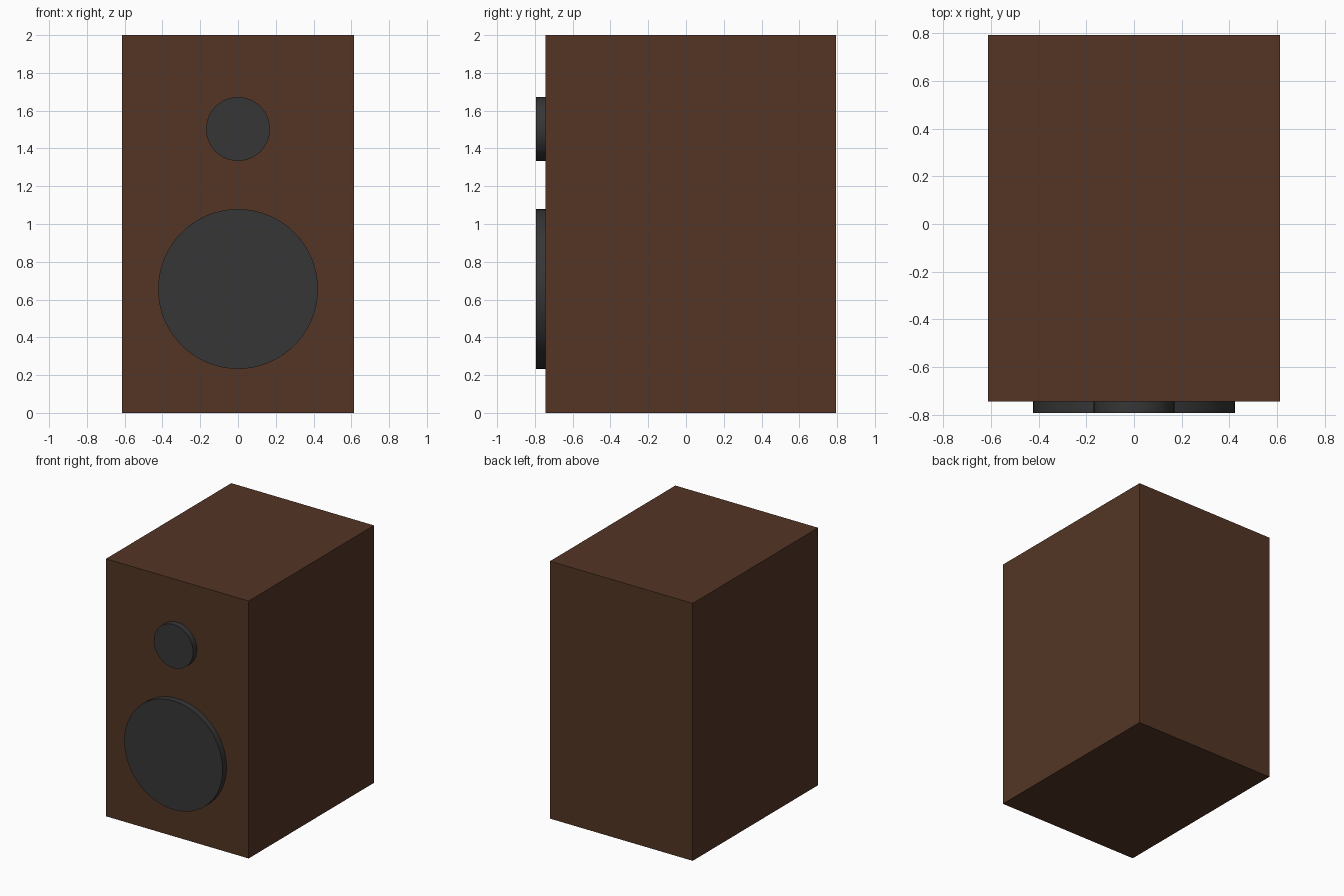
import bpy
import math

default = bpy.data.objects.get("Cube")
if default:
    bpy.data.objects.remove(default, do_unlink=True)


def make_material(name, rgb):
    mat = bpy.data.materials.new(name)
    mat.use_nodes = True
    color = (*rgb, 1.0)
    mat.diffuse_color = color
    mat.node_tree.nodes["Principled BSDF"].inputs["Base Color"].default_value = color
    return mat


wood = make_material("brown_wood", (0.087, 0.036, 0.018))
rubber = make_material("dark_grey", (0.037, 0.037, 0.037))

WIDTH, HEIGHT = 1.226, 2.0
FRONT, BACK = -0.745, 0.793
DRIVER_FRONT = -0.793

# Cabinet
bpy.ops.mesh.primitive_cube_add(size=1, location=(0, (FRONT + BACK) / 2, HEIGHT / 2))
cabinet = bpy.context.object
cabinet.name = "cabinet"
cabinet.scale = (WIDTH, BACK - FRONT, HEIGHT)
bpy.ops.object.transform_apply(location=False, rotation=False, scale=True)
cabinet.data.materials.append(wood)


# Round drivers, seated slightly into the front panel
def add_driver(name, radius, z):
    inner = FRONT + 0.01
    bpy.ops.mesh.primitive_cylinder_add(
        vertices=64, radius=radius, depth=inner - DRIVER_FRONT,
        location=(0, (inner + DRIVER_FRONT) / 2, z), rotation=(math.pi / 2, 0, 0))
    driver = bpy.context.object
    driver.name = name
    driver.data.materials.append(rubber)
    bpy.ops.object.shade_smooth_by_angle(angle=math.radians(30))


add_driver("woofer", 0.423, 0.656)
add_driver("tweeter", 0.169, 1.503)
